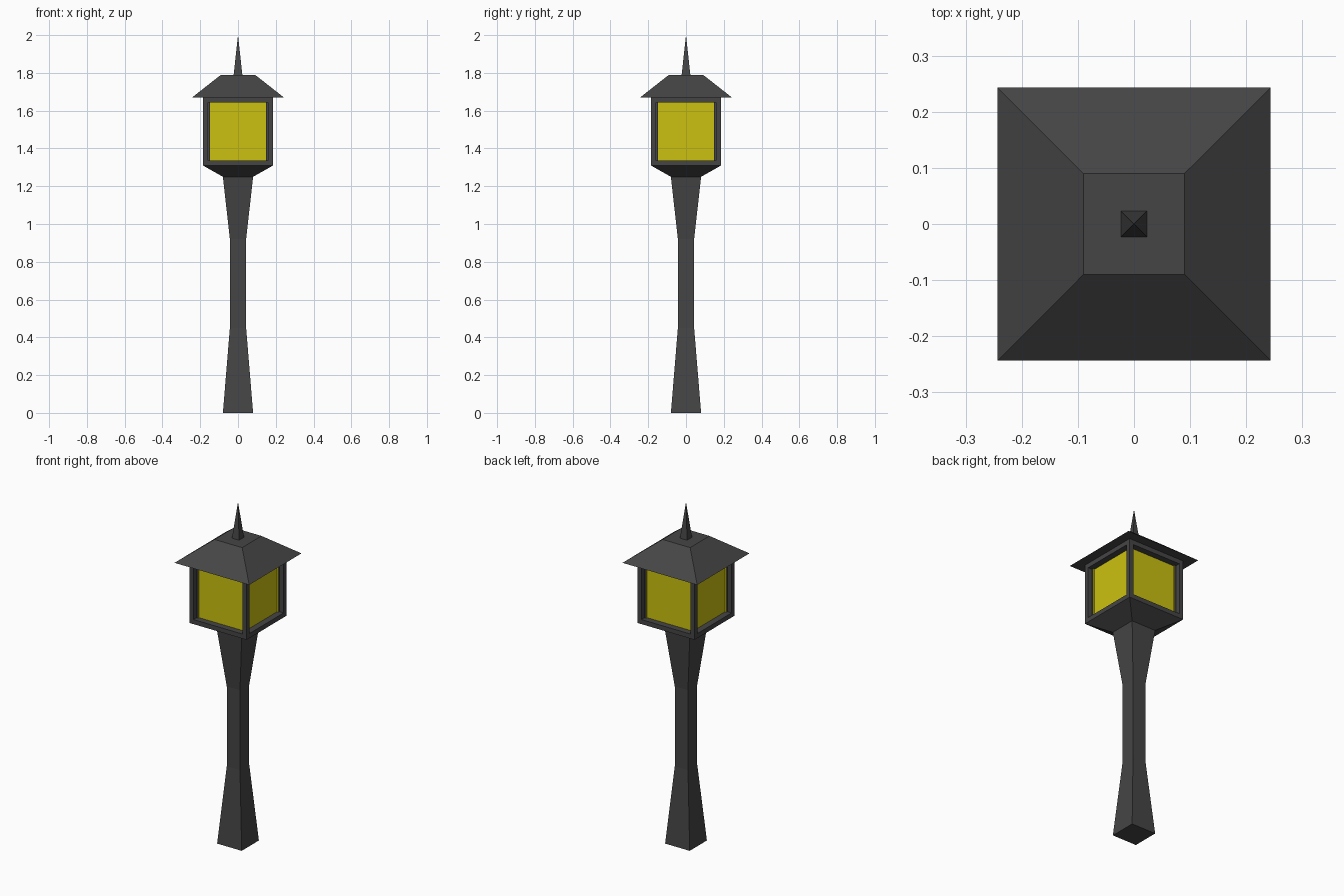
import bpy
import bmesh

cube = bpy.data.objects.get("Cube")
if cube:
    bpy.data.objects.remove(cube, do_unlink=True)


def make_material(name, rgb):
    mat = bpy.data.materials.new(name)
    mat.use_nodes = True
    colour = (*rgb, 1.0)
    mat.diffuse_color = colour
    mat.node_tree.nodes["Principled BSDF"].inputs["Base Color"].default_value = colour
    return mat


dark_iron = make_material("dark iron", (0.06, 0.06, 0.06))
yellow_glass = make_material("yellow glass", (0.6, 0.535, 0.005))


def square_loft(bm, profile):
    """Stack square rings from (half width, height) pairs and cap both ends."""
    rings = []
    for half, z in profile:
        corners = ((-1, -1), (1, -1), (1, 1), (-1, 1))
        if half == 0:
            rings.append([bm.verts.new((0, 0, z))])
        else:
            rings.append([bm.verts.new((sx * half, sy * half, z)) for sx, sy in corners])
    for low, high in zip(rings, rings[1:]):
        for i in range(4):
            j = (i + 1) % 4
            if len(high) == 1:
                bm.faces.new((low[i], low[j], high[0]))
            else:
                bm.faces.new((low[i], low[j], high[j], high[i]))
    bm.faces.new(rings[0][::-1])
    if len(rings[-1]) == 4:
        bm.faces.new(rings[-1])
    bm.normal_update()


def finish(bm, name, *materials):
    mesh = bpy.data.meshes.new(name)
    bm.to_mesh(mesh)
    bm.free()
    for mat in materials:
        mesh.materials.append(mat)
    obj = bpy.data.objects.new(name, mesh)
    bpy.context.collection.objects.link(obj)
    return obj


# Plain lofted parts
parts = {
    "post": [(0.08, 0), (0.043, 0.45), (0.043, 0.92), (0.08, 1.25)],
    "roof": [(0.243, 1.67), (0.09, 1.79)],
    "spire": [(0.023, 1.79), (0, 2.0)],
}
for name, profile in parts.items():
    bm = bmesh.new()
    square_loft(bm, profile)
    finish(bm, name, dark_iron)

# Lantern housing with a recessed window in each upright side
frame, recess = 0.038, 0.037
bm = bmesh.new()
square_loft(bm, [(0.08, 1.25), (0.186, 1.31), (0.186, 1.67)])
sides = [f for f in bm.faces if abs(f.normal.z) < 0.01]
bmesh.ops.inset_individual(bm, faces=sides, thickness=frame)
for side in sides:
    inward = -side.normal.copy()
    result = bmesh.ops.extrude_discrete_faces(bm, faces=[side])
    pane = result["faces"][0]
    bmesh.ops.translate(bm, verts=pane.verts, vec=inward * recess)
    pane.material_index = 1
finish(bm, "lantern_housing", dark_iron, yellow_glass)
